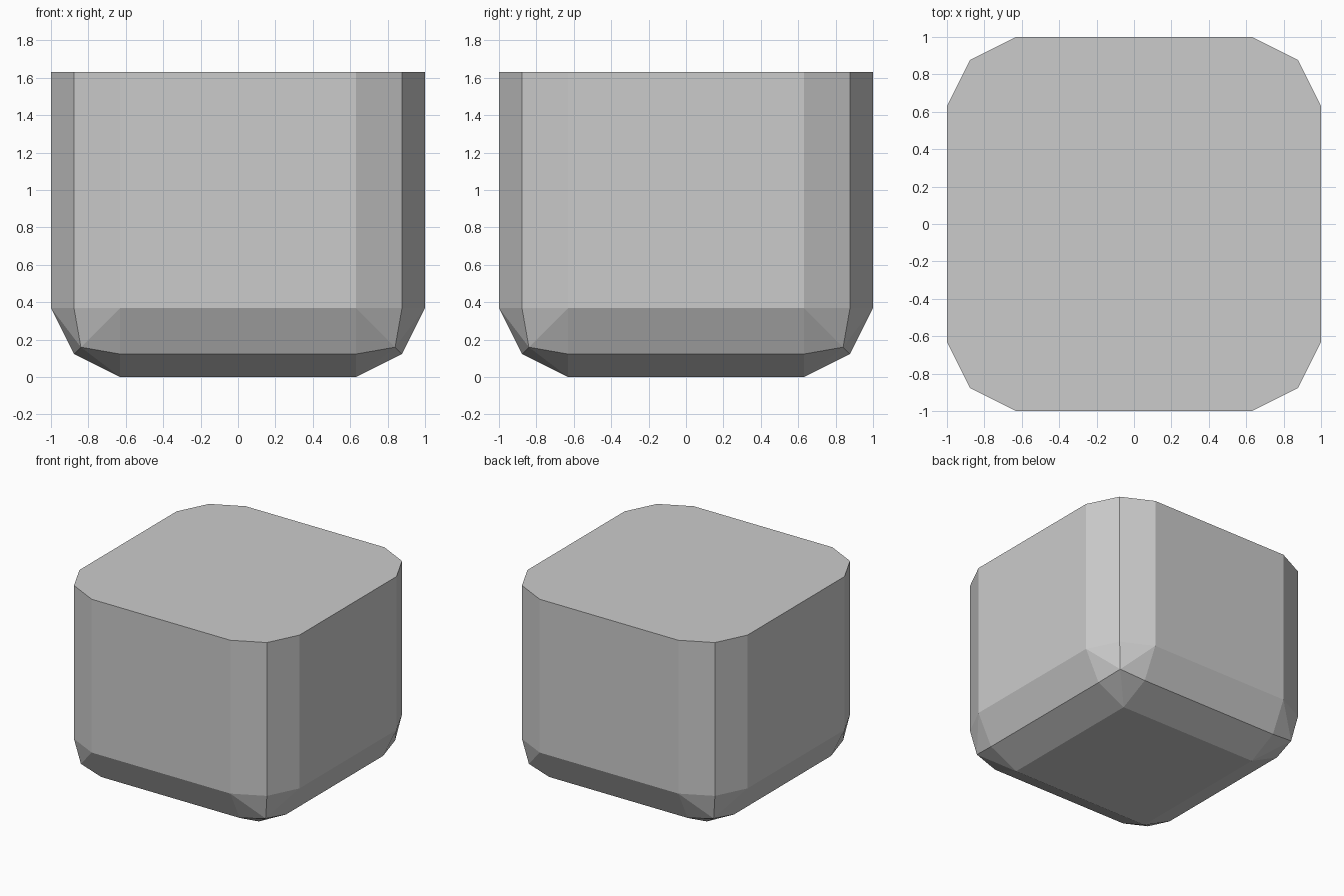
import bpy, bmesh, math
from itertools import permutations, product

if "Cube" in bpy.data.objects:
    bpy.data.objects.remove(bpy.data.objects["Cube"])

INNER, MID, CORNER = 0.63, 0.877, 0.84   # two-step rounded corner
TOP = 1.63                               # rounded block is cut flat here

# One corner patch of a rounded cube centred on the origin
patch = set(permutations((1, INNER, INNER))) | set(permutations((MID, MID, INNER)))
patch.add((CORNER, CORNER, CORNER))

# Mirror the patch to the four bottom corners, add the flat top outline
points = set()
for sx, sy in product((-1, 1), repeat=2):
    for x, y, z in patch:
        points.add((sx * x, sy * y, 1 - z))
    for x, y in ((1, INNER), (MID, MID), (INNER, 1)):
        points.add((sx * x, sy * y, TOP))

# Skin the block and merge coplanar faces
bm = bmesh.new()
for p in sorted(points):
    bm.verts.new(p)
bmesh.ops.convex_hull(bm, input=bm.verts[:])
bmesh.ops.dissolve_limit(bm, angle_limit=math.radians(1),
                         verts=bm.verts[:], edges=bm.edges[:])
bmesh.ops.recalc_face_normals(bm, faces=bm.faces[:])

mesh = bpy.data.meshes.new("rounded_block")
bm.to_mesh(mesh)
bm.free()
block = bpy.data.objects.new("rounded_block", mesh)
bpy.context.collection.objects.link(block)
